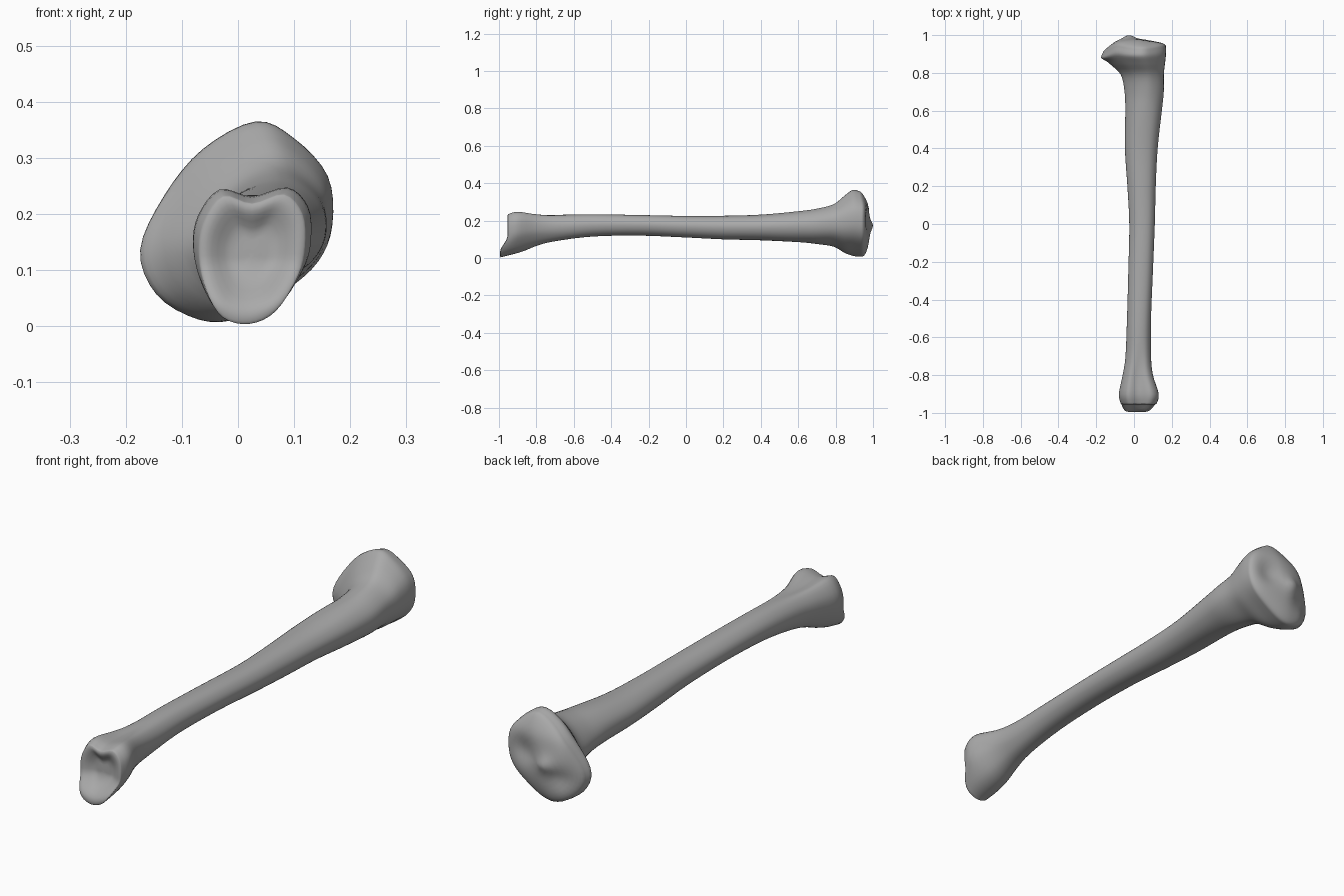
import bpy, bmesh, math

default = bpy.data.objects.get("Cube")
if default:
    bpy.data.objects.remove(default, do_unlink=True)

SIDES = 48

# Outline shapes, clockwise from the top, in a unit box
ANKLE = [(0, .86), (.6, 1), (.95, .7), (1, .2), (.87, -.25), (.45, -.8),
         (-.05, -1), (-.55, -.9), (-.85, -.5), (-1, .05), (-.92, .55), (-.55, .97)]
SHAFT = [(.1, 1), (.6, .85), (.92, .45), (1, 0), (.85, -.5), (.5, -.87),
         (0, -1), (-.5, -.87), (-.85, -.5), (-1, 0), (-.87, .5), (-.45, .9)]
KNEE = [(.2, 1), (.6, .83), (.95, .45), (1, -.03), (.85, -.4), (.5, -.7),
        (0, -.98), (-.4, -1), (-.83, -.75), (-1, -.3), (-.75, .25), (-.35, .72)]

# Stations along the bone: y, left and right x, low and high z
STATIONS = [
    (-.95, -.07, .12, .004, .235), (-.9, -.08, .13, .022, .247),
    (-.8, -.06, .10, .065, .236), (-.7, -.045, .09, .09, .232),
    (-.5, -.037, .09, .115, .234), (-.25, -.03, .10, .12, .23),
    (0, -.025, .11, .11, .225), (.2, -.035, .115, .10, .226),
    (.4, -.048, .125, .095, .232), (.6, -.046, .147, .085, .25),
    (.7, -.05, .157, .075, .264), (.79, -.07, .157, .062, .288),
    (.85, -.13, .163, .03, .335), (.9, -.173, .168, .014, .364),
    (.94, -.165, .168, .011, .358)]


def smooth(lo, hi, v):
    t = min(1, max(0, (v - lo) / (hi - lo)))
    return t * t * (3 - 2 * t)


def catmull(a, b, c, d, t):
    return tuple(q + .5 * t * (r - p + t * (2*p - 5*q + 4*r - s + t * (3*(q - r) + s - p)))
                 for p, q, r, s in zip(a, b, c, d))


def sample_outline(points, u):
    f = u * len(points)
    i = int(f)
    return catmull(*[points[(i + k) % len(points)] for k in (-1, 0, 1, 2)], f - i)


OUTLINES = [[sample_outline(p, k / SIDES) for k in range(SIDES)]
            for p in (ANKLE, SHAFT, KNEE)]


def section(station):
    """Blend the three outlines and fit them to the station's box."""
    y, x0, x1, z0, z1 = station
    a, k = smooth(-.6, -.9, y), smooth(.5, .9, y)
    ring = []
    for p, q, r in zip(*OUTLINES):
        u, v = (a * p[i] + k * r[i] + (1 - a - k) * q[i] for i in (0, 1))
        ring.append(((x0 + x1 + u * (x1 - x0)) / 2, y, (z0 + z1 + v * (z1 - z0)) / 2))
    return ring


def ankle_point(x, z):
    """Forward reach of the ankle spur at the low edge."""
    return -.04 * smooth(.12, .03, z)


def ankle_face(x, z, s):
    return -.95 - .011 * math.sqrt(1 - s * s) + .028 * (1 - smooth(.35, .93, s)) + ankle_point(x, z)


def bump(x, z, cx, cz, r):
    return math.exp(-((x - cx) ** 2 + (z - cz) ** 2) / r ** 2)


def knee_slope(x, z):
    return -.035 * smooth(-.08, -.18, x) - .015 * smooth(.27, .36, z)


def knee_face(x, z, s):
    dome = .94 + .045 * math.sqrt(1 - s * s)
    dishes = .022 * bump(x, z, .08, .2, .055) + .018 * bump(x, z, -.09, .12, .05)
    return dome - dishes + .018 * bump(x, z, -.03, .17, .035) + knee_slope(x, z)


def cap(rim, face):
    """Shrinking rings that close an end with a shaped joint face."""
    cx = sum(p[0] for p in rim) / SIDES
    cz = sum(p[2] for p in rim) / SIDES
    rings = []
    for s in (.99, .96, .91, .84, .75, .64, .52, .4, .28, .16, .06):
        pts = [(cx + s * (p[0] - cx), cz + s * (p[2] - cz)) for p in rim]
        rings.append([(x, face(x, z, s), z) for x, z in pts])
    return rings


# Body rings, smoothly interpolated between the stations
rings = []
last = len(STATIONS) - 1
for i in range(last):
    near = [STATIONS[min(last, max(0, i + k))] for k in (-1, 0, 1, 2)]
    rings += [section(catmull(*near, j / 4)) for j in range(4)]
rings.append(section(STATIONS[last]))
body = []
for ring in rings:
    body.append([(x, y + smooth(-.85, -.95, y) * ankle_point(x, z)
                  + smooth(.84, .94, y) * knee_slope(x, z), z) for x, y, z in ring])
rings = cap(rings[0], ankle_face)[::-1] + body + cap(rings[-1], knee_face)

# Skin the rings
bm = bmesh.new()
loops = [[bm.verts.new(p) for p in ring] for ring in rings]
for a, b in zip(loops, loops[1:]):
    for k in range(SIDES):
        n = (k + 1) % SIDES
        bm.faces.new((a[k], a[n], b[n], b[k]))
bm.faces.new(loops[0])
bm.faces.new(loops[-1][::-1])
bmesh.ops.recalc_face_normals(bm, faces=bm.faces)
mesh = bpy.data.meshes.new("shin_bone")
bm.to_mesh(mesh)
bm.free()
bone = bpy.data.objects.new("shin_bone", mesh)
bpy.context.collection.objects.link(bone)

# Plain grey bone
grey = bpy.data.materials.new("bone_grey")
grey.use_nodes = True
colour = (.4, .4, .4, 1)
grey.diffuse_color = colour
grey.node_tree.nodes["Principled BSDF"].inputs["Base Color"].default_value = colour
mesh.materials.append(grey)
bpy.context.view_layer.objects.active = bone
bone.select_set(True)
bpy.ops.object.shade_smooth_by_angle(angle=math.radians(50))
